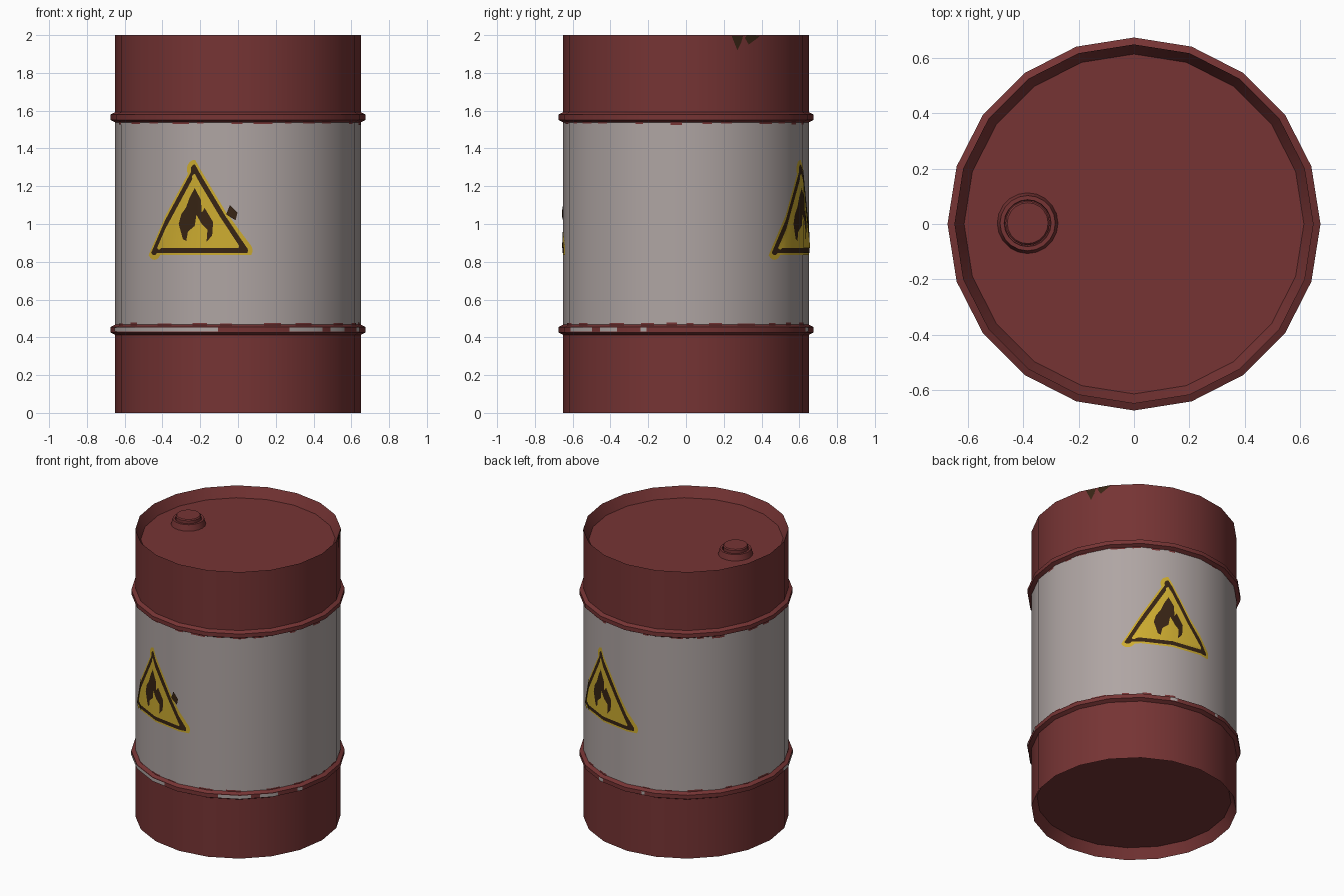
import bpy, bmesh, math, random
from mathutils import Vector

random.seed(4)
SIDES = 20
STEP = 360 / SIDES
BODY, RIDGE = 0.65, 0.675

if "Cube" in bpy.data.objects:
    bpy.data.objects.remove(bpy.data.objects["Cube"], do_unlink=True)


def material(name, rgb):
    """Flat material from 0-255 display values."""
    lin = [((c / 255 + 0.055) / 1.055) ** 2.4 for c in rgb]
    m = bpy.data.materials.new(name)
    m.use_nodes = True
    m.diffuse_color = (*lin, 1)
    bsdf = m.node_tree.nodes["Principled BSDF"]
    bsdf.inputs["Base Color"].default_value = (*lin, 1)
    bsdf.inputs["Roughness"].default_value = 0.8
    return m


RED = material("dark_red_paint", (118, 52, 52))
GREY = material("warm_grey_paint", (175, 165, 163))
YELLOW = material("warning_yellow", (205, 172, 48))
BROWN = material("dark_brown", (55, 36, 20))


def finish(bm, name, mats):
    me = bpy.data.meshes.new(name)
    bm.to_mesh(me)
    bm.free()
    for m in mats:
        me.materials.append(m)
    ob = bpy.data.objects.new(name, me)
    bpy.context.collection.objects.link(ob)
    bpy.ops.object.select_all(action='DESELECT')
    ob.select_set(True)
    bpy.context.view_layer.objects.active = ob
    bpy.ops.object.shade_smooth_by_angle(angle=math.radians(30))
    return ob


def around(r, deg, z):
    """Point on the drum; 0 degrees is the front, turning towards +x."""
    a = math.radians(deg)
    return Vector((r * math.sin(a), -r * math.cos(a), z))


def lathe(name, profile, mats, centre=(0, 0, 0), rule=None):
    bm = bmesh.new()
    rings = [[bm.verts.new(around(r, k * STEP, z) + Vector(centre))
              for k in range(SIDES)] for r, z in profile]
    for low, high in zip(rings, rings[1:]):
        for k in range(SIDES):
            n = (k + 1) % SIDES
            bm.faces.new((low[k], low[n], high[n], high[k]))
    bm.faces.new(rings[0][::-1])
    bm.faces.new(rings[-1])
    bmesh.ops.recalc_face_normals(bm, faces=bm.faces)
    if rule:
        for f in bm.faces:
            f.material_index = rule(f.calc_center_median())
    return finish(bm, name, mats)


def wrapped_plate(name, mat, outlines, radius, lift):
    """Flat outlines of (degrees, z), cut at the facets and wrapped on them."""
    bm = bmesh.new()
    for pts in outlines:
        bm.faces.new([bm.verts.new((a, 0, z)) for a, z in pts])
    bmesh.ops.triangulate(bm, faces=bm.faces[:])
    for k in range(-SIDES, SIDES + 1):
        bmesh.ops.bisect_plane(bm, geom=bm.verts[:] + bm.edges[:] + bm.faces[:],
                               dist=1e-4, plane_co=(k * STEP, 0, 0), plane_no=(1, 0, 0))
    apothem = radius * math.cos(math.radians(STEP / 2)) + lift
    for v in bm.verts:
        a, z = v.co.x, v.co.z
        off = a - (math.floor(a / STEP) + 0.5) * STEP
        v.co = around(apothem / math.cos(math.radians(off)), a, z)
    return finish(bm, name, [mat])


def ridge(z):
    return [(BODY, z - 0.027), (RIDGE, z - 0.014), (RIDGE, z + 0.014), (BODY, z + 0.027)]


# Drum shell: recessed ends, two rolled ridges, grey middle band
LOW, HIGH = 0.44, 1.565
shell = [(0.615, 0.07), (BODY, 0)] + ridge(LOW) + ridge(HIGH) + [(BODY, 2), (0.615, 1.93)]
lathe("drum_body", shell, [RED, GREY],
      rule=lambda c: int(LOW + 0.1 < c.z < HIGH - 0.1 and c.xy.length > 0.5))

# Filler cap on the lid: collar, groove and plug
cap = [(0.11, 0), (0.1, 0.04), (0.085, 0.04), (0.083, 0.03), (0.08, 0.03),
       (0.08, 0.058), (0.074, 0.065)]
lathe("filler_cap", cap, [RED], centre=(-0.385, 0.003, 1.93))


# Warning signs, front and back
CORNERS = [(-0.26, 0.86), (0.26, 0.86), (0, 1.29)]
MID = 1.007


def rounded_triangle(scale, r):
    pts = []
    for i, (u, z) in enumerate(CORNERS):
        for s in range(7):
            a = math.radians(-150 + 120 * i + 20 * s)
            pts.append((u * scale + r * math.cos(a), MID + (z - MID) * scale + r * math.sin(a)))
    return pts


FLAME = [(-0.07, 0.92), (-0.095, 1.0), (-0.08, 1.05), (-0.05, 1.09), (-0.03, 1.14),
         (0, 1.19), (0.035, 1.13), (0.04, 1.06), (0.055, 1.085), (0.1, 1.01),
         (0.095, 0.94), (0.065, 0.905), (0.07, 0.97), (0.04, 1.0), (0.01, 1.05),
         (0, 0.99), (-0.04, 0.96), (-0.05, 0.91)][::-1]
SMUDGE = [(0.17, 1.05), (0.22, 1.02), (0.23, 1.06), (0.19, 1.1)]


def on_drum(pts, centre):
    return [(centre + math.degrees(u / BODY), z) for u, z in pts]


for side, centre in (("front", -20.5), ("back", 159.5)):
    layers = [("sign_border", YELLOW, [rounded_triangle(1, 0.05)]),
              ("sign_outline", BROWN, [rounded_triangle(1, 0.025)]),
              ("sign_panel", YELLOW, [rounded_triangle(0.85, 0.017)]),
              ("sign_flame", BROWN, [FLAME] + ([SMUDGE] if side == "front" else []))]
    for i, (part, mat, shapes) in enumerate(layers):
        wrapped_plate(f"{side}_{part}", mat, [on_drum(s, centre) for s in shapes],
                      BODY, 0.002 * (i + 1))


def patch(a0, a1, z0, z1):
    return [(a0, z0), (a1, z0), (a1, z1), (a0, z1)]


# Paint worn through to grey on the lower ridge
worn = [(-78, -9), (24, 42), (47, 57), (69, 72), (160, 164), (190, 192)]
wrapped_plate("lower_ridge_wear", GREY,
              [patch(a, b, LOW - 0.01, LOW + 0.011) for a, b in worn], RIDGE, 0.002)

# Ragged red paint where the grey band meets the ridges
drips = []
for edge, way in ((LOW + 0.02, 1), (HIGH - 0.02, -1)):
    a = -170
    while a < 165:
        w = random.uniform(3, 9)
        ends = sorted((edge, edge + way * random.uniform(0.012, 0.02)))
        drips.append(patch(a, a + w, *ends))
        a += w + random.uniform(4, 16)
wrapped_plate("ragged_paint_edge", RED, drips, BODY, 0.0015)

# Dark scuff below the back rim
wrapped_plate("rim_scuff", BROWN,
              [[(119, 1.985), (121, 1.95), (127, 1.995), (120, 2.0)],
               [(112, 1.995), (115, 1.92), (117, 1.96), (118, 1.995)]], BODY, 0.0015)
